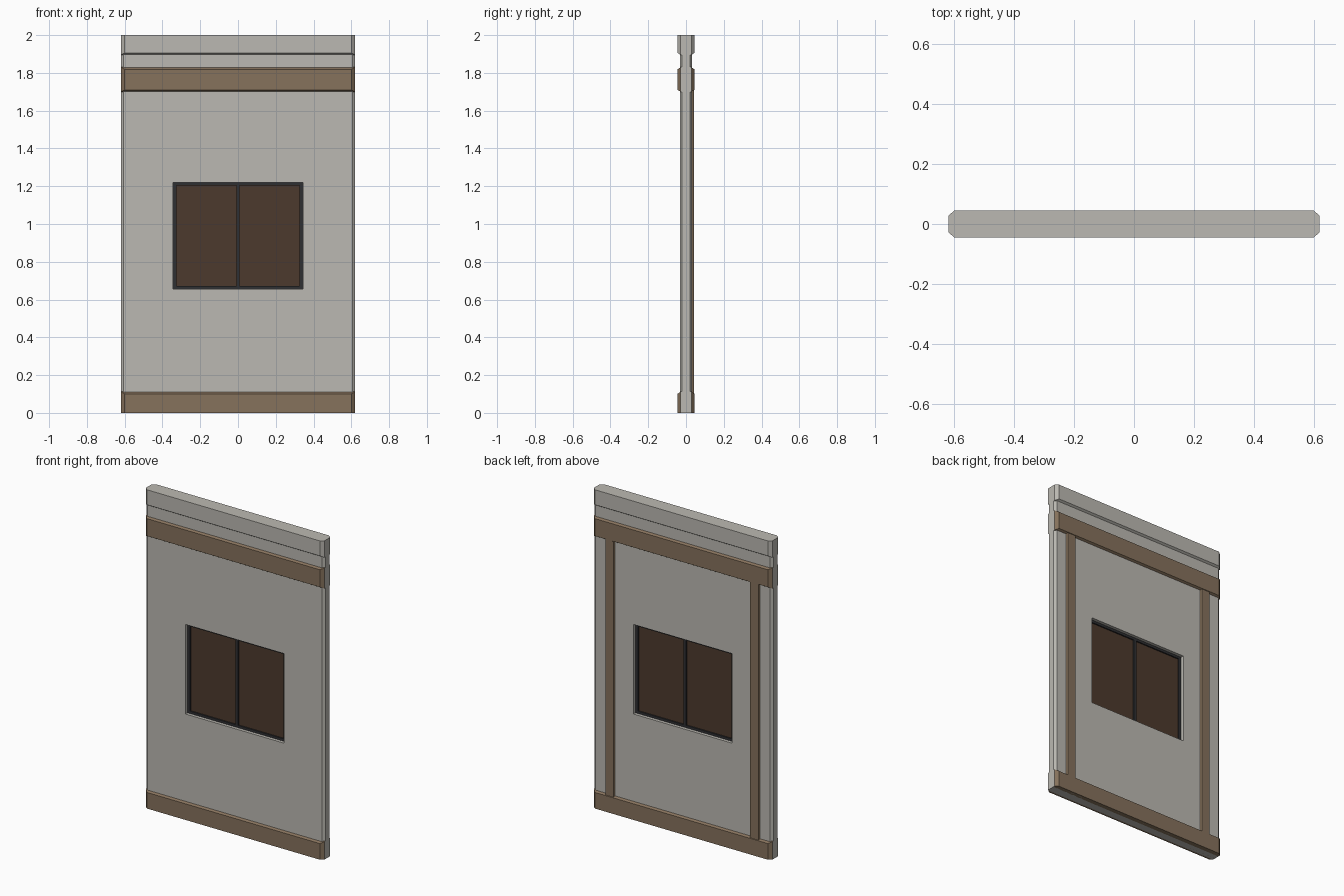
import bpy, bmesh

if "Cube" in bpy.data.objects:
    bpy.data.objects.remove(bpy.data.objects["Cube"])


def material(name, rgb):
    m = bpy.data.materials.new(name)
    m.diffuse_color = (*rgb, 1)
    m.use_nodes = True
    m.node_tree.nodes["Principled BSDF"].inputs["Base Color"].default_value = m.diffuse_color
    return m


PLASTER = material("grey plaster", (0.50, 0.485, 0.445))
WOOD = material("brown wood", (0.24, 0.168, 0.107))
PANE = material("dark brown pane", (0.073, 0.042, 0.026))
FRAME = material("charcoal frame", (0.028, 0.029, 0.032))

W = 0.62                      # half width of the panel
WX, WZ0, WZ1 = 0.343, 0.657, 1.219   # window opening


def finish(name, bm, *mats):
    bmesh.ops.recalc_face_normals(bm, faces=bm.faces)
    me = bpy.data.meshes.new(name)
    for m in mats:
        me.materials.append(m)
    bm.to_mesh(me)
    bm.free()
    ob = bpy.data.objects.new(name, me)
    bpy.context.collection.objects.link(ob)
    return ob


def loft(rings):
    """Closed solid through a list of equal-length vertex rings."""
    bm = bmesh.new()
    rs = [[bm.verts.new(p) for p in r] for r in rings]
    n = len(rs[0])
    for a, b in zip(rs, rs[1:]):
        for i in range(n):
            bm.faces.new((a[i], a[(i + 1) % n], b[(i + 1) % n], b[i]))
    bm.faces.new(rs[0])
    bm.faces.new(rs[-1])
    bmesh.ops.recalc_face_normals(bm, faces=bm.faces)
    return bm


def box(name, x0, x1, y0, y1, z0, z1, mat):
    ring = [(x0, y0), (x1, y0), (x1, y1), (x0, y1)]
    return finish(name, loft([[(x, y, z) for x, y in ring] for z in (z0, z1)]), mat)


def plate(name, side, x0, x1, z0, z1, ys, inset, mat):
    """Raised board with chamfered edges; inset = (x, bottom, top)."""
    ix, ib, it = inset

    def ring(y, k):
        a, b, c, d = x0 + ix * k, x1 - ix * k, z0 + ib * k, z1 - it * k
        return [(a, side * y, c), (b, side * y, c), (b, side * y, d), (a, side * y, d)]

    bm = loft([ring(ys[0], 0), ring(ys[1], 0), ring(ys[2], 1)])
    # the flush panel ends stay plaster coloured
    for f in bm.faces:
        if abs(f.normal.x) > 0.95 and abs(f.calc_center_median().x) > W - 0.001:
            f.material_index = 1
    return finish(name, bm, mat, PLASTER)


# Wall slab with chamfered vertical corners
half = [(W - 0.015, -0.032), (W, -0.02), (W, 0.02), (W - 0.015, 0.032)]
outline = half + [(-x, -y) for x, y in half]
wall = finish("wall_slab", loft([[(x, y, z) for x, y in outline] for z in (0, 2)]), PLASTER)

# Window opening
cutter = box("window_cutter", -WX, WX, -0.2, 0.2, WZ0, WZ1, PLASTER)
cutter.hide_render = True
mod = wall.modifiers.new("opening", "BOOLEAN")
mod.operation, mod.object, mod.solver = "DIFFERENCE", cutter, "EXACT"
bpy.context.view_layer.objects.active = wall
bpy.ops.object.modifier_apply(modifier=mod.name)
bpy.data.objects.remove(cutter)

# Boards and cap on both faces
YS = (0.015, 0.028, 0.045)
for side, tag in ((-1, "front"), (1, "back")):
    plate(f"{tag}_base_board", side, -W, W, 0, 0.112, YS, (0.02, 0, 0.011), WOOD)
    plate(f"{tag}_upper_board", side, -W, W, 1.70, 1.83, YS, (0.02, 0.01, 0.011), WOOD)
    plate(f"{tag}_top_cap", side, -W, W, 1.895, 2.0, YS, (0.02, 0.011, 0), PLASTER)

# Upright posts on the back
for s, tag in ((-1, "left"), (1, "right")):
    c = 0.503 * s
    plate(f"{tag}_back_post", 1, c - 0.034, c + 0.034, 0.09, 1.72,
          (0.015, 0.032, 0.042), (0.006, 0, 0), WOOD)

# Window frame, mullion and panes
FY, T = 0.012, 0.018
for s, tag in ((-1, "left"), (1, "right")):
    x0, x1 = sorted((s * WX, s * (WX - T)))
    box(f"{tag}_window_jamb", x0, x1, -FY, FY, WZ0, WZ1, FRAME)
    x0, x1 = sorted((s * 0.009, s * (WX - T)))
    box(f"{tag}_window_pane", x0, x1, -0.004, 0.004, WZ0 + T - 0.003, WZ1 - T + 0.003, PANE)
box("window_sill_rail", -WX + T, WX - T, -FY, FY, WZ0, WZ0 + T - 0.003, FRAME)
box("window_head_rail", -WX + T, WX - T, -FY, FY, WZ1 - T + 0.003, WZ1, FRAME)
box("window_mullion", -0.009, 0.009, -FY, FY, WZ0 + T - 0.003, WZ1 - T + 0.003, FRAME)
